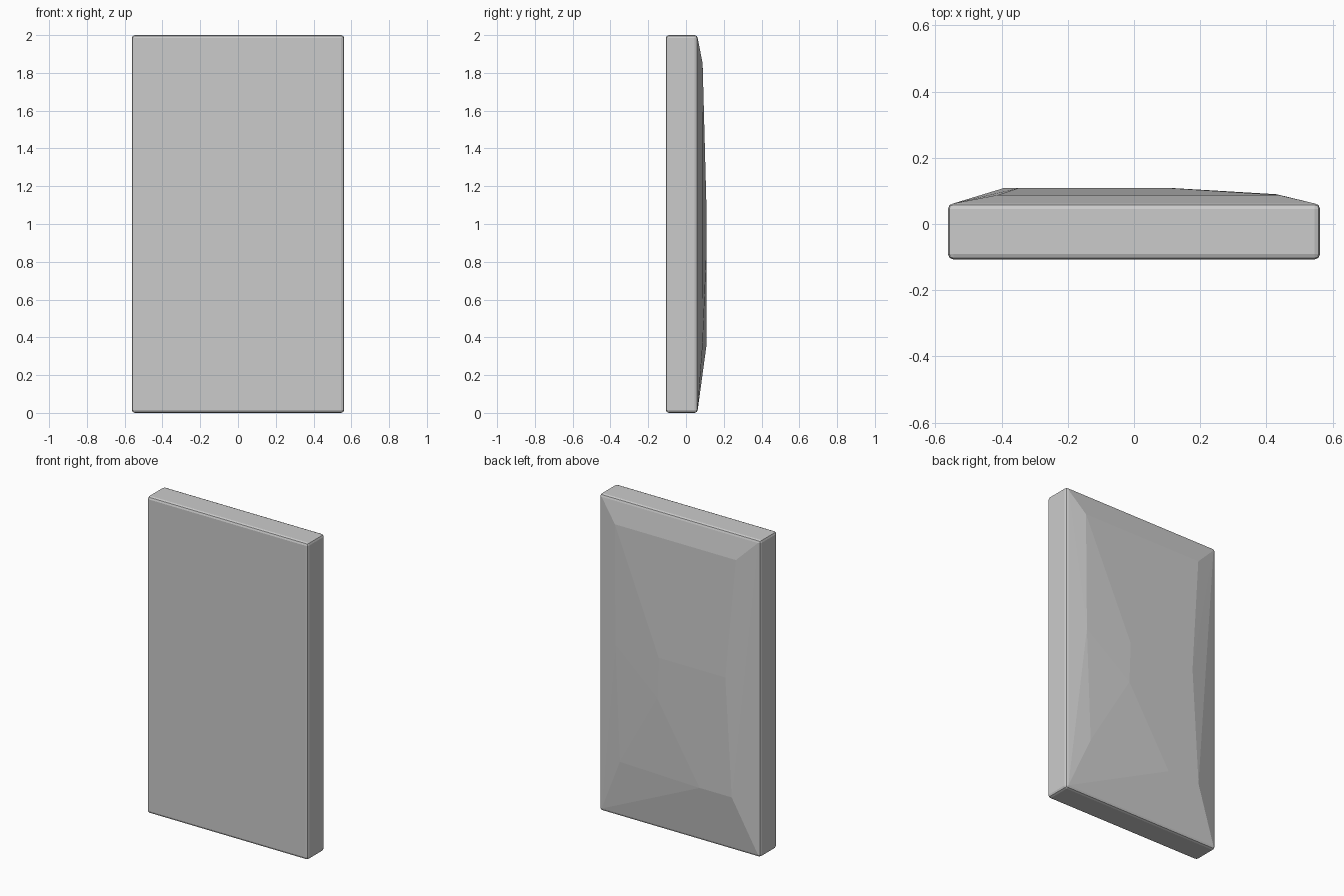
import bpy, bmesh
from mathutils import Vector

if "Cube" in bpy.data.objects:
    bpy.data.objects.remove(bpy.data.objects["Cube"])


def make_object(name, bm):
    bmesh.ops.recalc_face_normals(bm, faces=bm.faces[:])
    mesh = bpy.data.meshes.new(name)
    bm.to_mesh(mesh)
    bm.free()
    obj = bpy.data.objects.new(name, mesh)
    bpy.context.collection.objects.link(obj)
    return obj


W, H = 0.562, 2.0            # half width, height
FRONT, BACK = -0.107, 0.062  # slab faces along y
BEVEL = 0.016

# Slab: box with softened edges
bm = bmesh.new()
bmesh.ops.create_cube(bm, size=1)
for v in bm.verts:
    v.co = Vector((v.co.x * 2 * W,
                   (FRONT + BACK) / 2 + v.co.y * (BACK - FRONT),
                   H / 2 + v.co.z * H))
slab = make_object("stone_slab", bm)
bev = slab.modifiers.new("soft_edges", 'BEVEL')
bev.width = BEVEL
bev.segments = 2

# Rough-hewn back: convex facets rising from the slab's back face
rim = [(x, y, z) for x in (-W + BEVEL, W - BEVEL)
       for y in (BACK - 0.03, BACK) for z in (BEVEL, H - BEVEL)]
shoulder = [(0.435, 0.088, 1.85), (-0.41, 0.088, 1.85),
            (0.43, 0.09, 1.09), (0.40, 0.088, 0.36)]
plateau = [(0.115, 1.10), (-0.35, 1.10), (-0.395, 0.355),
           (-0.17, 0.355), (0.125, 0.84)]
bm = bmesh.new()
for p in rim + shoulder + [(x, 0.108, z) for x, z in plateau]:
    bm.verts.new(p)
bmesh.ops.convex_hull(bm, input=bm.verts[:])
make_object("faceted_back", bm)
